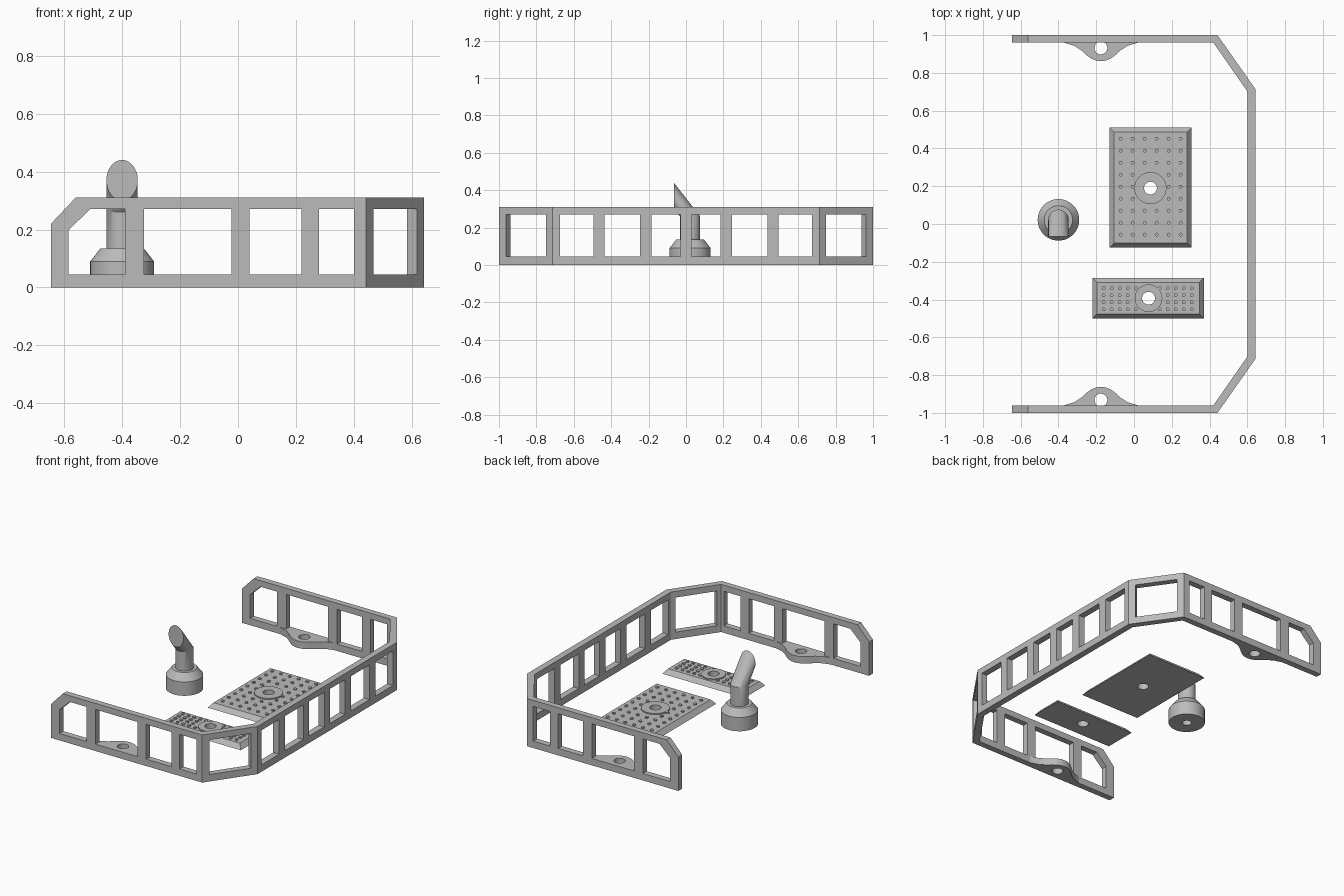
import bpy, bmesh, math
from mathutils import Vector

if "Cube" in bpy.data.objects:
    bpy.data.objects.remove(bpy.data.objects["Cube"])

grey = bpy.data.materials.new("plain_grey")
grey.diffuse_color = (0.5, 0.5, 0.5, 1)
grey.use_nodes = True
grey.node_tree.nodes["Principled BSDF"].inputs["Base Color"].default_value = grey.diffuse_color


def build(name, lofts):
    """One object from lofts; each loft is a list of equal-length rings, capped."""
    bm = bmesh.new()
    for rings in lofts:
        vs = [[bm.verts.new(p) for p in r] for r in rings]
        n = len(vs[0])
        for a, b in zip(vs, vs[1:]):
            for i in range(n):
                j = (i + 1) % n
                bm.faces.new((a[i], a[j], b[j], b[i]))
        bm.faces.new(vs[0][::-1])
        bm.faces.new(vs[-1])
    bmesh.ops.recalc_face_normals(bm, faces=bm.faces)
    me = bpy.data.meshes.new(name)
    bm.to_mesh(me)
    bm.free()
    me.materials.append(grey)
    ob = bpy.data.objects.new(name, me)
    bpy.context.collection.objects.link(ob)
    return ob


def prism(pts, vec):
    v = Vector(vec)
    return [[Vector(p) for p in pts], [Vector(p) + v for p in pts]]


def circle(x, y, r, z, n=32):
    return [(x + r * math.cos(2 * math.pi * i / n), y + r * math.sin(2 * math.pi * i / n), z)
            for i in range(n)]


def cut(ob, solids):
    """Subtract each prism from the object and remove the cutter."""
    for s in solids:
        c = build("cutter", [s])
        c.hide_render = True
        bpy.context.view_layer.objects.active = ob
        m = ob.modifiers.new("cut", 'BOOLEAN')
        m.operation, m.solver, m.object = 'DIFFERENCE', 'EXACT', c
        bpy.ops.object.modifier_apply(modifier=m.name)
        bpy.data.objects.remove(c)


def smooth(ob):
    bpy.ops.object.select_all(action='DESELECT')
    ob.select_set(True)
    bpy.context.view_layer.objects.active = ob
    bpy.ops.object.shade_smooth_by_angle(angle=math.radians(30))


H, Z0, Z1 = 0.31, 0.045, 0.27

# Railing: mitred U-shaped wall
half_out = [(-0.645, 1), (0.442, 1), (0.642, 0.715)]
half_in = [(-0.645, 0.96), (0.42, 0.96), (0.60, 0.702)]
outline = (half_out + [(x, -y) for x, y in half_out[::-1]]
           + [(x, -y) for x, y in half_in] + half_in[::-1])
railing = build("railing", [prism([(x, y, 0) for x, y in outline], (0, 0, H))])

# Railing openings
cuts = [prism([(-0.72, -1.1, 0.141), (-0.5, -1.1, 0.374), (-0.72, -1.1, 0.374)], (0, 2.2, 0)),
        prism([(-0.585, -1.1, Z0), (-0.39, -1.1, Z0), (-0.39, -1.1, Z1),
               (-0.51, -1.1, Z1), (-0.585, -1.1, 0.198)], (0, 2.2, 0))]
for a, b in ((-0.325, -0.023), (0.04, 0.22), (0.28, 0.40)):
    cuts.append(prism([(a, -1.1, Z0), (b, -1.1, Z0), (b, -1.1, Z1), (a, -1.1, Z1)], (0, 2.2, 0)))
for a, b in ((0.03, 0.185), (0.245, 0.435), (0.495, 0.675)):
    for s in (1, -1):
        cuts.append(prism([(0.55, s * a, Z0), (0.55, s * b, Z0),
                           (0.55, s * b, Z1), (0.55, s * a, Z1)], (0.15, 0, 0)))
for s in (1, -1):
    p, q = Vector((0.442, s, 0)), Vector((0.642, 0.715 * s, 0))
    d = q - p
    nrm = Vector((abs(d.y), s * d.x, 0)).normalized()
    a, b = p + d * 0.13 + nrm * 0.05, p + d * 0.88 + nrm * 0.05
    up0, up1 = Vector((0, 0, Z0)), Vector((0, 0, Z1))
    cuts.append(prism([a + up0, b + up0, b + up1, a + up1], nrm * -0.13))
holes = [prism(circle(-0.175, s * 0.932, 0.034, -0.05), (0, 0, 0.2)) for s in (1, -1)]
cut(railing, cuts + holes)
smooth(railing)

# Screw tabs on the inside of the railing
bell = [(-0.195, 0), (-0.14, 0.017), (-0.105, 0.04), (-0.075, 0.067), (-0.05, 0.085),
        (-0.025, 0.095), (0, 0.098)]
bell += [(-x, d) for x, d in bell[-2::-1]]
for s, side in ((1, "back"), (-1, "front")):
    pts = [(-0.175 + x, s * (0.96 - d), 0) for x, d in bell]
    tab = build(side + "_screw_tab", [prism(pts, (0, 0, Z0))])
    cut(tab, [holes[0 if s > 0 else 1]])
    smooth(tab)


# Studded floor plates with a bored boss
def plate(name, x0, x1, y0, y1, cx, cy, boss, xs, ys):
    def rect(i, z):
        return [(x0 + i, y0 + i, z), (x1 - i, y0 + i, z), (x1 - i, y1 - i, z), (x0 + i, y1 - i, z)]
    bore = prism(circle(cx, cy, 0.034, -0.05), (0, 0, 0.2))
    base = build(name, [[rect(0, 0), rect(0.024, 0.03)]])
    ring = build(name + "_boss", [prism(circle(cx, cy, boss, 0.025), (0, 0, 0.013))])
    for ob in (base, ring):
        cut(ob, [bore])
        smooth(ob)
    studs = [prism(circle(x, y, 0.01, 0.025, 12), (0, 0, 0.013)) for x in xs for y in ys
             if math.hypot(x - cx, y - cy) > boss + 0.006]
    smooth(build(name + "_studs", studs))


plate("large_plate", -0.13, 0.305, -0.125, 0.51, 0.087, 0.19, 0.085,
      [-0.071 + 0.0635 * i for i in range(6)], [-0.056 + 0.0635 * i for i in range(9)])
plate("small_plate", -0.22, 0.37, -0.50, -0.285, 0.077, -0.393, 0.073,
      [-0.161 + 0.0424 * i for i in range(12)], [-0.452 + 0.0375 * i for i in range(4)])

# Vent pipe: bored foot, stem and slanted mouth
vx, vy = -0.4, 0.022
rings = [circle(vx, vy, r, z, 48) for r, z in
         ((0.028, 0.1), (0.028, 0), (0.11, 0), (0.11, 0.09), (0.075, 0.135),
          (0.054, 0.135), (0.054, 0.26))]
rings.append([(x, -0.065, 0.37 + (y - vy) * 0.07 / 0.054) for x, y, z in rings[-1]])
smooth(build("vent_pipe", [rings]))
